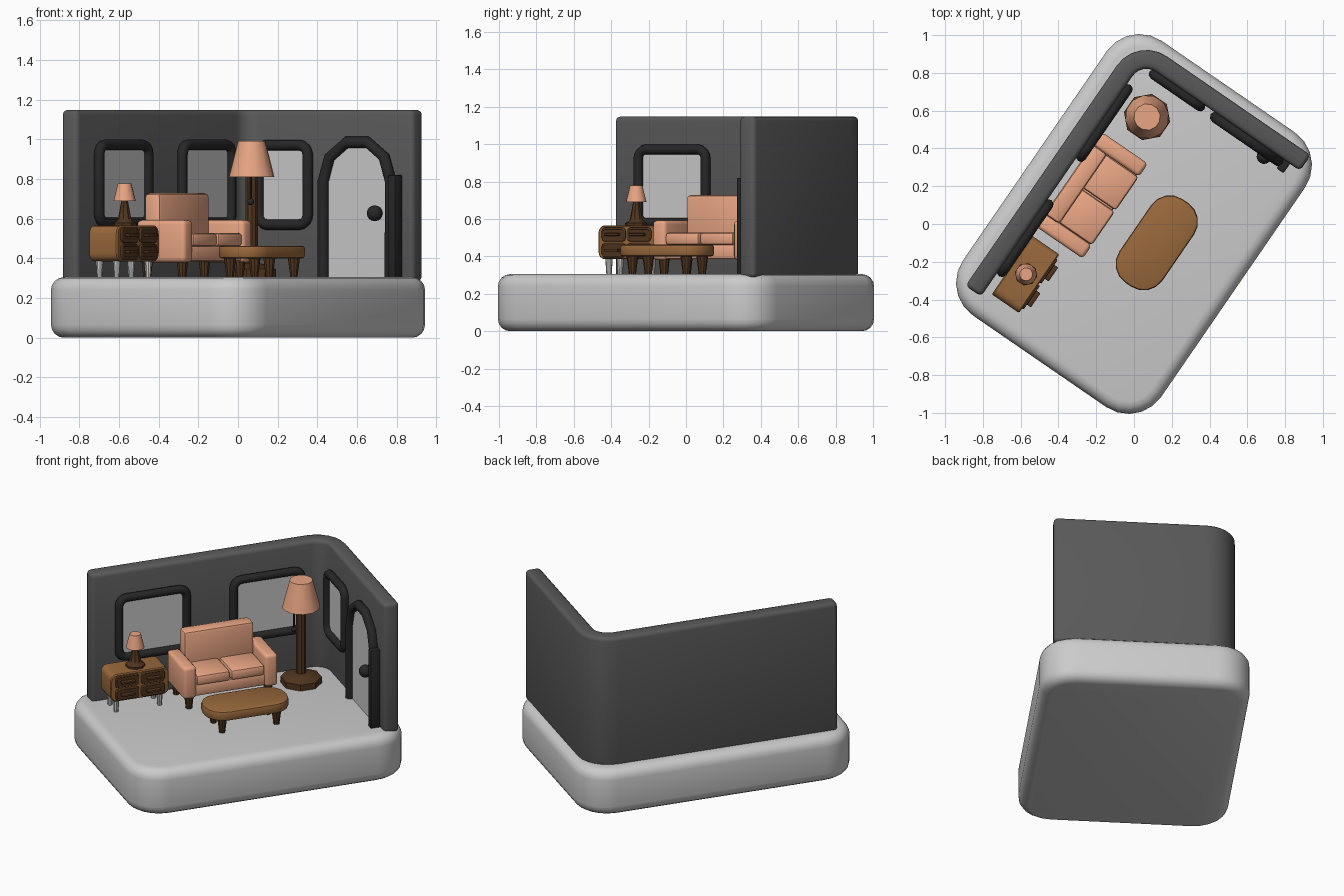
import bpy, bmesh
from math import radians, sin, cos, pi
from mathutils import Vector

if "Cube" in bpy.data.objects:
    bpy.data.objects.remove(bpy.data.objects["Cube"])

# The room is built in local axes: x away from the long wall, y along it, then turned
TURN = radians(-34.5)


def material(name, rgb):
    m = bpy.data.materials.new(name)
    m.diffuse_color = (*rgb, 1)
    m.use_nodes = True
    m.node_tree.nodes["Principled BSDF"].inputs["Base Color"].default_value = m.diffuse_color
    return m


ORANGE = material("peach", (.82, .38, .23))
BROWN = material("wood", (.32, .14, .045))
DARK = material("dark_wood", (.08, .035, .013))
WALL = material("wall_grey", (.1, .1, .1))
TRIM = material("trim", (.02, .02, .02))


def finish(name, mesh, mat, smooth=35):
    if mat:
        mesh.materials.append(mat)
    for p in mesh.polygons:
        p.use_smooth = True
    mesh.set_sharp_from_angle(angle=radians(smooth))
    ob = bpy.data.objects.new(name, mesh)
    ob.rotation_euler.z = TURN
    bpy.context.collection.objects.link(ob)
    return ob


def from_bmesh(name, bm, mat, bevel=0, seg=3):
    bmesh.ops.recalc_face_normals(bm, faces=bm.faces)
    if bevel:
        edges = [e for e in bm.edges if e.calc_face_angle(0) > radians(40)]
        bmesh.ops.bevel(bm, geom=edges, offset=bevel, segments=seg, profile=.5,
                        affect='EDGES', clamp_overlap=False)
    me = bpy.data.meshes.new(name)
    bm.to_mesh(me)
    bm.free()
    return finish(name, me, mat)


def prism(name, pts, vec, mat=None, bevel=0, seg=3):
    bm = bmesh.new()
    f = bm.faces.new([bm.verts.new(p) for p in pts])
    ext = bmesh.ops.extrude_face_region(bm, geom=[f], use_keep_orig=True)
    top = [g for g in ext['geom'] if isinstance(g, bmesh.types.BMVert)]
    bmesh.ops.translate(bm, verts=top, vec=vec)
    return from_bmesh(name, bm, mat, bevel, seg)


def box(name, lo, hi, mat=None, bevel=.0, seg=2):
    pts = [(lo[0], lo[1], lo[2]), (hi[0], lo[1], lo[2]), (hi[0], hi[1], lo[2]), (lo[0], hi[1], lo[2])]
    return prism(name, pts, (0, 0, hi[2] - lo[2]), mat, bevel, seg)


def arc(cx, cy, r, a0, a1, n):
    return [(cx + r * cos(radians(a0 + (a1 - a0) * i / n)),
             cy + r * sin(radians(a0 + (a1 - a0) * i / n))) for i in range(n + 1)]


def round_rect(cx, cy, hx, hy, r, n=4):
    out = []
    for k, (sx, sy) in enumerate([(1, 1), (-1, 1), (-1, -1), (1, -1)]):
        out += arc(cx + sx * (hx - r), cy + sy * (hy - r), r, 90 * k, 90 * k + 90, n)
    return out


def lathe(name, x, y, profile, mat=None, sides=16):
    bm = bmesh.new()
    rings = [[bm.verts.new((x + r * cos(2 * pi * (i + .5) / sides), y + r * sin(2 * pi * (i + .5) / sides), z))
              for i in range(sides)] for r, z in profile]
    for a, b in zip(rings, rings[1:]):
        for i in range(sides):
            j = (i + 1) % sides
            bm.faces.new((a[i], a[j], b[j], b[i]))
    bm.faces.new(rings[0])
    bm.faces.new(rings[-1])
    return from_bmesh(name, bm, mat)


def tube(name, pts, r, mat, closed=True):
    cu = bpy.data.curves.new(name, 'CURVE')
    cu.dimensions = '3D'
    cu.bevel_depth, cu.bevel_resolution, cu.use_fill_caps = r, 2, True
    sp = cu.splines.new('POLY')
    sp.points.add(len(pts) - 1)
    for p, q in zip(sp.points, pts):
        p.co = (*q, 1)
    sp.use_cyclic_u = closed
    tmp = bpy.data.objects.new("tmp", cu)
    bpy.context.collection.objects.link(tmp)
    bpy.context.view_layer.update()
    me = bpy.data.meshes.new_from_object(tmp.evaluated_get(bpy.context.evaluated_depsgraph_get()))
    bpy.data.objects.remove(tmp)
    me.materials.clear()
    return finish(name, me, mat, 50)


def ball(name, c, r, mat):
    bm = bmesh.new()
    bmesh.ops.create_uvsphere(bm, u_segments=14, v_segments=8, radius=r)
    bmesh.ops.translate(bm, verts=bm.verts, vec=c)
    return from_bmesh(name, bm, mat)


# Floor slab and the L-shaped wall
prism("floor_slab", [(x, y, 0) for x, y in round_rect(0, 0, .637, .882, .21, 5)], (0, 0, .305), None, .065, 4)
ell = [(-.45, -.775), (-.55, -.775)] + arc(-.36, .64, .19, 180, 90, 6) + \
      [(.565, .83), (.565, .73)] + arc(-.36, .64, .09, 90, 180, 6)
prism("walls", [(x, y, .285) for x, y in ell], (0, 0, .863), WALL, .025, 3)

# Windows on the long wall and the short wall
for i, yc in enumerate((-.388, .352)):
    tube(f"window_frame_{i}", [(-.432, y, z) for y, z in round_rect(yc, .775, .218, .197, .05, 4)], .027, TRIM)
    box(f"window_pane_{i}", (-.455, yc - .21, .585), (-.438, yc + .21, .965))
tube("side_window_frame", [(x, .712, z) for x, z in round_rect(-.213, .77, .15, .2, .05, 4)], .027, TRIM)
box("side_window_pane", (-.355, .718, .575), (-.07, .735, .965))

# Arched door with frame, side jamb and knob
arch = [(.445, .3)] + arc(.24, .79, .205, 0, 180, 5) + [(.035, .3)]
tube("door_frame", [(x, .71, z) for x, z in arch], .03, TRIM, False)
prism("door", [(x, .715, z) for x, z in arch], (0, .02, 0))
box("door_jamb", (.455, .67, .3), (.5, .735, .82), TRIM, .006)
ball("door_knob", (.365, .685, .627), .04, TRIM)

# Sofa
box("sofa_base", (-.41, -.24, .385), (-.135, .24, .465), ORANGE, .015)
box("sofa_back", (-.42, -.225, .42), (-.325, .225, .728), ORANGE, .02)
for s, side in ((-1, "left"), (1, "right")):
    y0, y1 = sorted((s * .22, s * .305))
    box(f"sofa_arm_{side}", (-.415, y0, .38), (-.12, y1, .592), ORANGE, .022, 3)
    y0, y1 = sorted((s * .003, s * .22))
    box(f"seat_cushion_{side}", (-.34, y0, .46), (-.12, y1, .528), ORANGE, .018)
    for x in (-.38, -.165):
        lathe(f"sofa_leg_{side}", x, s * .255, [(.02, .3), (.03, .39)], DARK, 10)

# Coffee table
TX, TY = .156, -.014
prism("table_top", [(x, y, .4) for x, y in round_rect(TX, TY, .138, .268, .12, 4)], (0, 0, .063), BROWN, .014, 2)
for sx in (-1, 1):
    for sy in (-1, 1):
        lathe("table_leg", TX + sx * .075, TY + sy * .175, [(.018, .3), (.032, .405)], DARK, 10)

# Drawer cabinet
CY, CZ = -.545, .475
prism("cabinet", [(-.41, y, z) for y, z in round_rect(CY, CZ, .188, .09, .04, 4)], (.175, 0, 0), BROWN, .006, 1)
for sy in (-1, 1):
    for sz in (-1, 1):
        y, z = CY + sy * .083, CZ + sz * .042
        prism("drawer", [(-.237, p, q) for p, q in round_rect(y, z, .07, .032, .012, 2)], (.01, 0, 0), DARK)
        tube("drawer_rim", [(-.232, p, q) for p, q in round_rect(y, z, .07, .032, .014, 2)], .007, DARK)
        box("drawer_handle", (-.23, y - .045, z - .007), (-.2, y + .045, z + .007), DARK, .004)
    for x in (-.375, -.27):
        lathe("cabinet_leg", x, CY + sy * .14, [(.014, .3), (.02, .39)], None, 10)

# Table lamp on the cabinet
LX, LY = -.32, -.543
lathe("small_lamp_stand", LX, LY, [(.06, .562), (.06, .578), (.042, .588), (.034, .6), (.015, .7)], DARK, 8)
lathe("small_lamp_shade", LX, LY, [(.056, .69), (.034, .778)], ORANGE, 14)

# Floor lamp with pull cord
FX, FY = -.264, .506
lathe("floor_lamp_base", FX, FY, [(.125, .3), (.125, .345), (.07, .37), (.034, .375)], DARK, 8)
lathe("floor_lamp_post", FX, FY, [(.032, .36), (.032, .85)], DARK, 10)
lathe("floor_lamp_shade", FX, FY, [(.116, .81), (.07, .99)], ORANGE, 12)
lathe("pull_cord", FX + .035, FY - .06, [(.006, .69), (.006, .83)], TRIM, 6)
ball("pull_bob", (FX + .035, FY - .06, .685), .017, TRIM)
